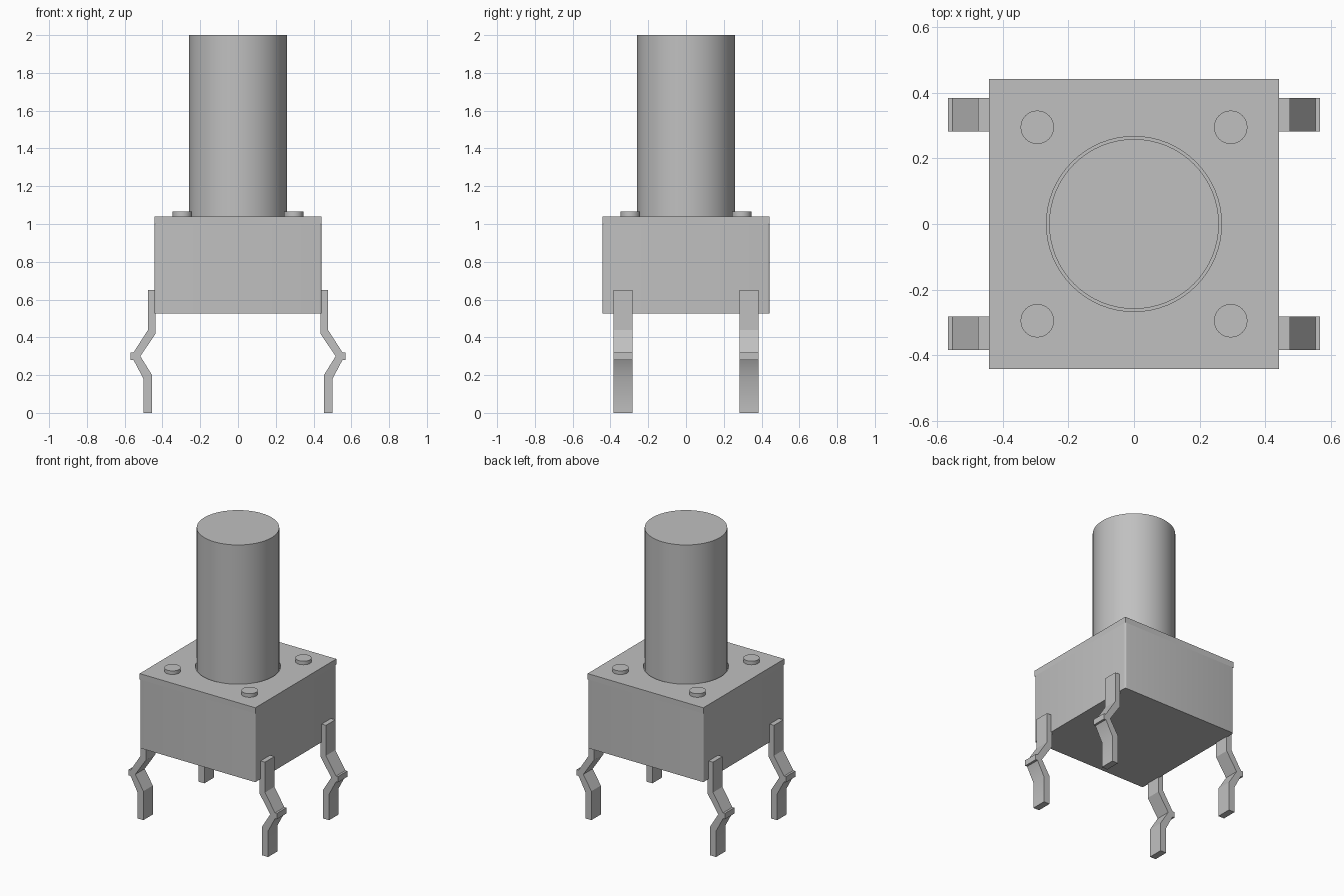
import bpy
import bmesh
from math import radians
from mathutils import Matrix

default = bpy.data.objects.get("Cube")
if default:
    bpy.data.objects.remove(default, do_unlink=True)

# Single grey material
grey = bpy.data.materials.new("plain grey")
grey.use_nodes = True
colour = (0.53, 0.53, 0.53, 1)
grey.diffuse_color = colour
grey.node_tree.nodes["Principled BSDF"].inputs["Base Color"].default_value = colour

HALF = 0.443
BODY_BOTTOM, LID_BOTTOM, LID_TOP = 0.525, 1.0, 1.04


def finish(name, bm, angle=30):
    bmesh.ops.recalc_face_normals(bm, faces=bm.faces)
    mesh = bpy.data.meshes.new(name)
    bm.to_mesh(mesh)
    bm.free()
    mesh.materials.append(grey)
    obj = bpy.data.objects.new(name, mesh)
    bpy.context.collection.objects.link(obj)
    bpy.ops.object.select_all(action="DESELECT")
    obj.select_set(True)
    bpy.context.view_layer.objects.active = obj
    bpy.ops.object.shade_smooth_by_angle(angle=radians(angle))
    return obj


def cylinder(name, x, y, radius, bottom, top, sides):
    bm = bmesh.new()
    bmesh.ops.create_cone(bm, cap_ends=True, segments=sides, radius1=radius, radius2=radius,
                          depth=top - bottom,
                          matrix=Matrix.Translation((x, y, (bottom + top) / 2)))
    return finish(name, bm)


def extrude_up(bm, faces, offset):
    result = bmesh.ops.extrude_face_region(bm, geom=faces)
    verts = [v for v in result["geom"] if isinstance(v, bmesh.types.BMVert)]
    bmesh.ops.translate(bm, verts=verts, vec=offset)


# Housing block with softly rounded upright corners
bm = bmesh.new()
bmesh.ops.create_cube(bm, size=1)
bmesh.ops.scale(bm, verts=bm.verts, vec=(2 * HALF, 2 * HALF, LID_BOTTOM - BODY_BOTTOM))
bmesh.ops.translate(bm, verts=bm.verts, vec=(0, 0, (LID_BOTTOM + BODY_BOTTOM) / 2))
upright = [e for e in bm.edges if abs(e.verts[0].co.z - e.verts[1].co.z) > 0.1]
bmesh.ops.bevel(bm, geom=upright, offset=0.012, segments=4, profile=0.5, affect="EDGES")
finish("housing", bm)

# Square lid plate with a round hole
bm = bmesh.new()
corners = [bm.verts.new((x * HALF, y * HALF, LID_BOTTOM))
           for x, y in ((-1, -1), (1, -1), (1, 1), (-1, 1))]
for i, corner in enumerate(corners):
    bm.edges.new((corner, corners[i - 1]))
bmesh.ops.create_circle(bm, cap_ends=False, segments=64, radius=0.267,
                        matrix=Matrix.Translation((0, 0, LID_BOTTOM)))
bmesh.ops.triangle_fill(bm, use_beauty=True, use_dissolve=False, edges=bm.edges[:],
                        normal=(0, 0, 1))
extrude_up(bm, bm.faces[:], (0, 0, LID_TOP - LID_BOTTOM))
finish("lid", bm)

# Tall plunger
cylinder("plunger", 0, 0, 0.259, LID_BOTTOM, 2.0, 64)

# Bent leg outline in the x-z plane, extruded across its width
leg_outline = [(0.436, 0.65), (0.476, 0.65), (0.476, 0.44), (0.553, 0.32),
               (0.568, 0.32), (0.568, 0.28), (0.553, 0.28), (0.5, 0.18),
               (0.5, 0), (0.455, 0), (0.455, 0.2), (0.517, 0.3), (0.436, 0.42)]


def leg(name, sx, sy):
    bm = bmesh.new()
    face = bm.faces.new([bm.verts.new((sx * x, sy * 0.282, z)) for x, z in leg_outline])
    extrude_up(bm, [face], (0, sy * 0.103, 0))
    finish(name, bm)


# Four legs and four rivets
for sx, side in ((-1, "right"), (1, "left")):
    for sy, end in ((-1, "front"), (1, "back")):
        leg(f"{end}_{side}_leg", sx, sy)
        cylinder(f"{end}_{side}_rivet", sx * 0.295, sy * 0.295, 0.051, LID_TOP, 1.065, 32)
